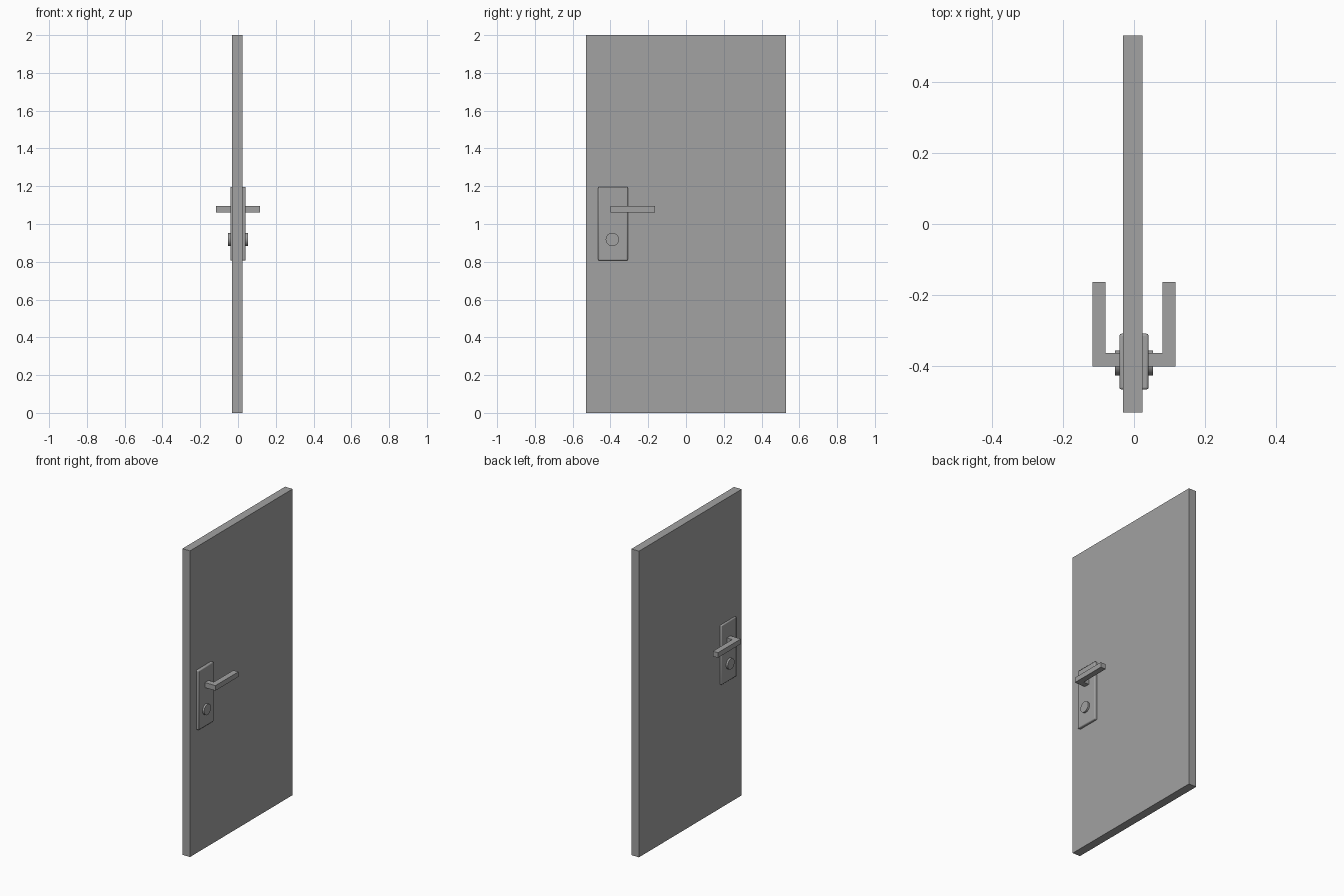
import bpy
import bmesh
import math
from mathutils import Matrix

cube = bpy.data.objects.get("Cube")
if cube:
    bpy.data.objects.remove(cube, do_unlink=True)

grey = bpy.data.materials.new("plain grey")
grey.use_nodes = True
COLOUR = (0.36, 0.36, 0.36, 1)
grey.diffuse_color = COLOUR
grey.node_tree.nodes["Principled BSDF"].inputs["Base Color"].default_value = COLOUR


def add_object(name, bm):
    mesh = bpy.data.meshes.new(name)
    bmesh.ops.recalc_face_normals(bm, faces=bm.faces)
    bm.to_mesh(mesh)
    bm.free()
    mesh.materials.append(grey)
    obj = bpy.data.objects.new(name, mesh)
    bpy.context.collection.objects.link(obj)
    return obj


def box(name, low, high):
    bm = bmesh.new()
    size = [b - a for a, b in zip(low, high)]
    centre = [(a + b) / 2 for a, b in zip(low, high)]
    bmesh.ops.create_cube(bm, size=1, matrix=Matrix.Translation(centre) @ Matrix.Diagonal((*size, 1)))
    return add_object(name, bm)


def mirror_x(obj):
    # Repeat the fitting on the other side of the door
    obj.modifiers.new("Mirror", "MIRROR").use_axis[0] = True


# Door slab
box("door_panel", (-0.031, -0.53, 0), (0.024, 0.53, 2))

# Backing plates with softened edges
plate = box("lock_plates", (0.01, -0.465, 0.806), (0.041, -0.308, 1.196))
bevel = plate.modifiers.new("Bevel", "BEVEL")
bevel.width = 0.006
bevel.segments = 2
mirror_x(plate)

# L-shaped lever handles, extruded upwards from a flat outline
bm = bmesh.new()
outline = [(0.035, -0.40), (0.117, -0.40), (0.117, -0.163),
           (0.08, -0.163), (0.08, -0.363), (0.035, -0.363)]
face = bm.faces.new([bm.verts.new((x, y, 1.062)) for x, y in outline])
top = bmesh.ops.extrude_face_region(bm, geom=[face])["geom"]
bmesh.ops.translate(bm, vec=(0, 0, 0.033),
                    verts=[v for v in top if isinstance(v, bmesh.types.BMVert)])
mirror_x(add_object("lever_handles", bm))

# Round lock cylinders
bm = bmesh.new()
bmesh.ops.create_cone(bm, cap_ends=True, segments=32, radius1=0.035, radius2=0.035, depth=0.023,
                      matrix=Matrix.Translation((0.0415, -0.39, 0.918)) @ Matrix.Rotation(math.pi / 2, 4, 'Y'))
lock = add_object("lock_cylinders", bm)
mirror_x(lock)

# Smooth the rounded parts while keeping hard edges
for obj in (plate, lock):
    bpy.ops.object.select_all(action='DESELECT')
    obj.select_set(True)
    bpy.context.view_layer.objects.active = obj
    bpy.ops.object.shade_smooth_by_angle(angle=math.radians(35))
